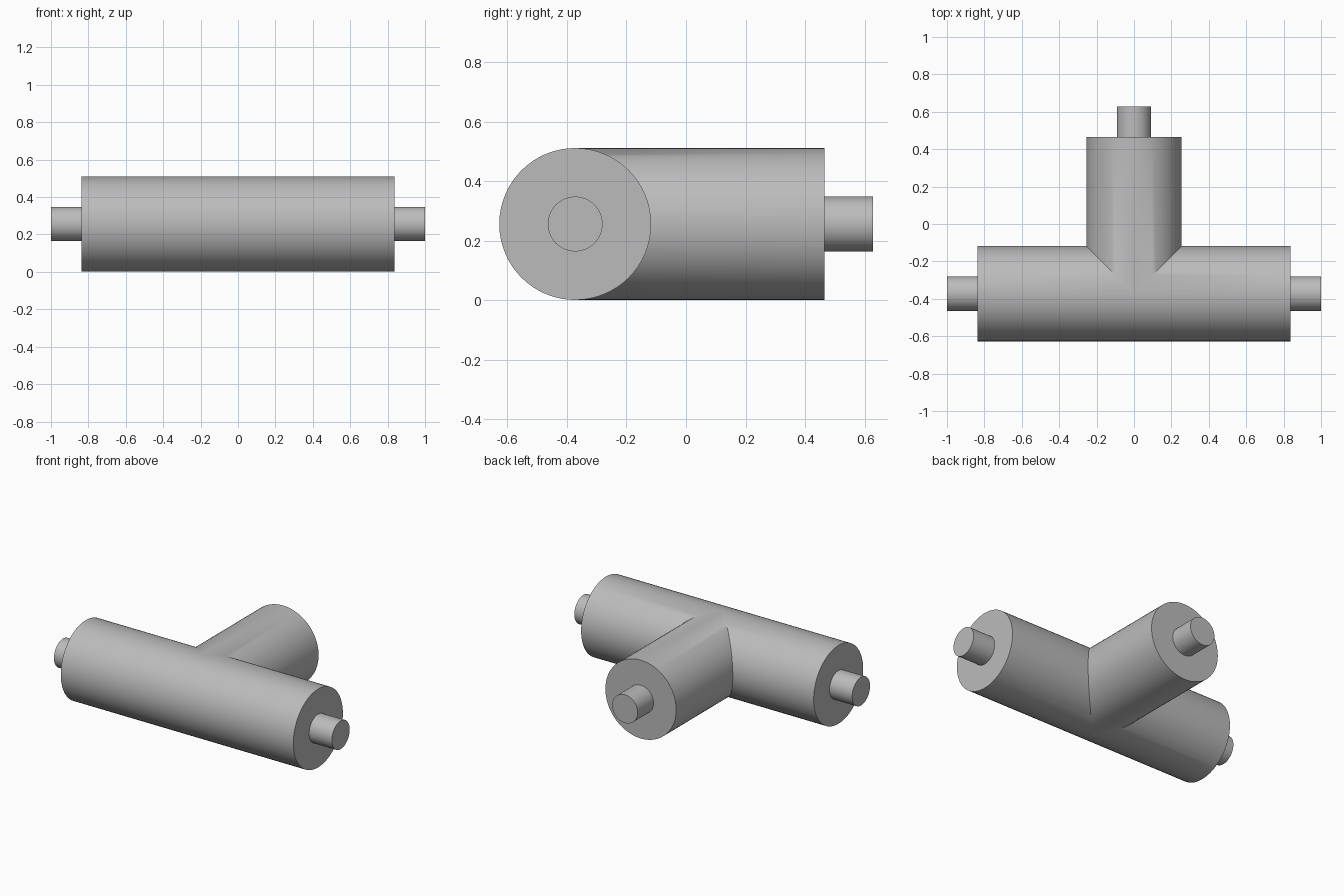
import bpy, bmesh
from math import cos, sin, pi, radians
from mathutils import Vector

if "Cube" in bpy.data.objects:
    bpy.data.objects.remove(bpy.data.objects["Cube"], do_unlink=True)

SIDES = 64
R_BODY, R_STUB = 0.255, 0.092
CENTRE = Vector((0, -0.372, 0.256))
X, Y, Z = Vector((1, 0, 0)), Vector((0, 1, 0)), Vector((0, 0, 1))

grey = bpy.data.materials.new("plain_grey")
grey.use_nodes = True
grey.diffuse_color = (0.5, 0.5, 0.5, 1)
grey.node_tree.nodes["Principled BSDF"].inputs["Base Color"].default_value = (0.5, 0.5, 0.5, 1)


def add_arm(bm, axis, side, radius, start, end, cap_start=False):
    """Round arm along axis; start(u) gives the inner edge for side offset u."""
    inner, outer = [], []
    for i in range(SIDES):
        a = 2 * pi * i / SIDES
        u = radius * cos(a)
        p = CENTRE + side * u + Z * (radius * sin(a))
        inner.append(bm.verts.new(p + axis * start(u)))
        outer.append(bm.verts.new(p + axis * end))
    for i in range(SIDES):
        j = (i + 1) % SIDES
        bm.faces.new((inner[i], inner[j], outer[j], outer[i]))
    bm.faces.new(outer)
    if cap_start:
        bm.faces.new(inner[::-1])


def finish(name, bm):
    bmesh.ops.remove_doubles(bm, verts=bm.verts, dist=1e-5)
    bmesh.ops.recalc_face_normals(bm, faces=bm.faces)
    mesh = bpy.data.meshes.new(name)
    bm.to_mesh(mesh)
    bm.free()
    mesh.materials.append(grey)
    obj = bpy.data.objects.new(name, mesh)
    bpy.context.collection.objects.link(obj)
    bpy.ops.object.select_all(action="DESELECT")
    obj.select_set(True)
    bpy.context.view_layer.objects.active = obj
    bpy.ops.object.shade_smooth_by_angle(angle=radians(30))


# Tee body: two halves of the main pipe and a branch, mitred together
body = bmesh.new()
for axis in (X, -X):
    add_arm(body, axis, Y, R_BODY, lambda u: max(0, u), 0.837)
add_arm(body, Y, X, R_BODY, abs, 0.837)
finish("tee_body", body)

# Thin stub shafts on the three ends
for name, axis, side in (("left_stub", X, Y), ("right_stub", -X, Y), ("back_stub", Y, X)):
    stub = bmesh.new()
    add_arm(stub, axis, side, R_STUB, lambda u: 0.8, 1.0, cap_start=True)
    finish(name, stub)
